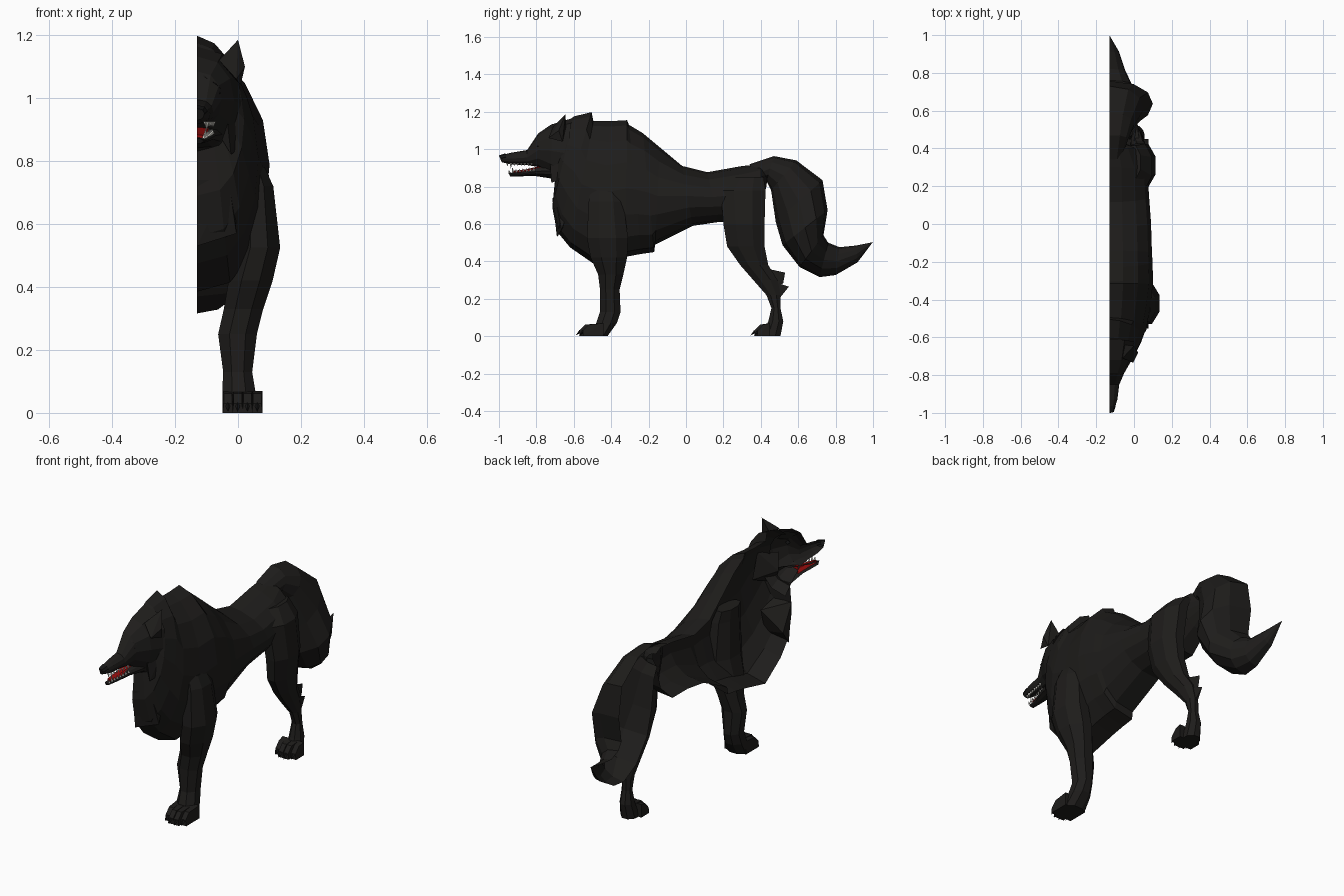
import bpy, bmesh, math
from mathutils import Vector

MID = -0.13  # the body is a half shell, open on the midline plane x = MID


def material(name, rgb):
    m = bpy.data.materials.new(name)
    m.diffuse_color = (*rgb, 1)
    return m


FUR = material("fur", (0.013, 0.012, 0.011))
DARK = material("claw_black", (0.008, 0.008, 0.008))
RED = material("mouth_red", (0.3, 0.004, 0.004))
WHITE = material("tooth_white", (0.8, 0.78, 0.72))


def finish(name, bm, mat):
    bmesh.ops.recalc_face_normals(bm, faces=bm.faces)
    me = bpy.data.meshes.new(name)
    bm.to_mesh(me)
    bm.free()
    me.materials.append(mat)
    ob = bpy.data.objects.new(name, me)
    ob.location.x = MID
    bpy.context.collection.objects.link(ob)
    return ob


def skin(name, rings, mat, closed, caps=()):
    bm = bmesh.new()
    vs = [[bm.verts.new(p) for p in r] for r in rings]
    n = len(vs[0])
    for a, b in zip(vs, vs[1:]):
        for i in range(n if closed else n - 1):
            j = (i + 1) % n
            bm.faces.new((a[i], a[j], b[j], b[i]))
    for c in caps:
        bm.faces.new(vs[c])
    bmesh.ops.remove_doubles(bm, verts=bm.verts, dist=0.0005)
    return finish(name, bm, mat)


def half_loft(name, sections, mat=FUR, n=6, caps=(), upper=.85, lower=.85):
    # section: top y, top z, bottom y, bottom z, half width
    # upper/lower: roundness exponents, small is boxy, large is pinched
    rings = []
    for ty, tz, by, bz, w in sections:
        ring = []
        for i in range(n + 1):
            t = math.pi * i / n
            f = (1 - math.cos(t)) / 2
            u = w * max(0, math.sin(t)) ** (upper if i < n / 2 else lower)
            if i == n:
                u = 0
            ring.append((u, ty + (by - ty) * f, tz + (bz - tz) * f))
        rings.append(ring)
    return skin(name, rings, mat, False, caps)


def limb(name, sections, n=8):
    # section: z, front y, back y, inner u, outer u
    rings = []
    for z, yf, yb, u0, u1 in sections:
        ring = []
        for i in range(n):
            a = 2 * math.pi * (i + 0.5) / n
            c, s = math.cos(a), math.sin(a)
            ring.append(((u0 + u1) / 2 + (u1 - u0) / 2 * c / 0.924,
                         (yf + yb) / 2 + (yb - yf) / 2 * s / 0.924, z))
        rings.append(ring)
    return skin(name, rings, FUR, True, (0, -1))


def hull(name, pts, mat=FUR):
    bm = bmesh.new()
    for p in pts:
        bm.verts.new(p)
    bmesh.ops.convex_hull(bm, input=bm.verts)
    return finish(name, bm, mat)


def spike(name, base, tip, r, mat):
    base, tip = Vector(base), Vector(tip)
    q = (tip - base).to_track_quat('Z', 'Y')
    ring = [base + q @ Vector((r * math.cos(a), r * math.sin(a), 0))
            for a in (0, math.pi / 2, math.pi, 1.5 * math.pi)]
    return hull(name, ring + [tip], mat)


# torso with mane, crest steps and belly
half_loft("torso", [
    (-.67, 1.12, -.70, .84, .11), (-.60, 1.175, -.715, .69, .15),
    (-.505, 1.198, -.69, .56, .175), (-.495, 1.15, -.62, .475, .195),
    (-.40, 1.15, -.49, .385, .215), (-.315, 1.155, -.32, .425, .23),
    (-.305, 1.13, -.24, .44, .23), (-.23, 1.085, -.17, .45, .228),
    (-.14, 1.01, -.165, .49, .225), (-.02, .91, .035, .59, .22),
    (.115, .877, .17, .61, .21), (.30, .91, .30, .61, .20),
    (.40, .92, .40, .70, .15), (.44, .90, .43, .80, .06)],
    n=8, upper=1.2, lower=.75)

# pointed chest fur over the front of the mane
hull("chest_fur", [(0, -.715, .74), (0, -.69, .53), (.10, -.70, .74),
                   (.125, -.665, .57), (.12, -.62, .70), (0, -.64, .60)])

# bushy tail
half_loft("tail", [
    (.34, .92, .39, .80, .07), (.47, .963, .43, .83, .10),
    (.59, .94, .455, .78, .13), (.73, .834, .48, .61, .18),
    (.757, .674, .516, .487, .23), (.735, .54, .607, .37, .20),
    (.76, .50, .714, .316, .12), (.82, .476, .80, .327, .085),
    (.91, .485, .917, .395, .05), (.999, .503, .999, .503, 0)])

# skull with muzzle, lower jaw, mouth lining
half_loft("head", [
    (-1, .965, -.985, .93, .022), (-.93, .982, -.93, .918, .042),
    (-.85, .995, -.85, .915, .052), (-.79, 1.085, -.79, .905, .078),
    (-.72, 1.132, -.72, .85, .118), (-.61, 1.165, -.66, .79, .145)], caps=(0,))
half_loft("lower_jaw", [
    (-.95, .872, -.94, .855, .02), (-.88, .88, -.88, .855, .035),
    (-.79, .905, -.81, .857, .058), (-.70, .93, -.70, .84, .085)], caps=(0,))
half_loft("tongue", [
    (-.925, .884, -.925, .87, .02), (-.86, .892, -.86, .872, .033),
    (-.77, .912, -.77, .87, .05)], RED, 4, (0, -1))
half_loft("nose", [
    (-1, .967, -.987, .935, .024), (-.965, .978, -.96, .94, .033)], DARK, 4, (0,))

# teeth rows, with a long fang near the front of each row
for i in range(8):
    f = i / 7
    y, u = -.955 + .13 * f, .027 + .025 * f
    fang = .014 if i == 1 else 0
    spike("upper_tooth", (u, y, .926), (u, y, .909 - fang), .007, WHITE)
    spike("lower_tooth", (u - .004, y + .012, .872 + .014 * f),
          (u - .004, y + .008, .890 + .013 * f + fang), .007, WHITE)

# ear, brow, eye, cheek fur
hull("ear", [(.07, -.71, 1.12), (.125, -.735, 1.06), (.152, -.68, 1.10),
             (.138, -.66, 1.04), (.08, -.64, 1.12), (.13, -.645, 1.185)])
hull("brow", [(.02, -.80, 1.07), (.075, -.785, 1.03), (.085, -.71, 1.06),
              (.03, -.70, 1.12), (.06, -.80, 1.045)])
spike("eye", (.066, -.775, 1.02), (.074, -.80, 1.015), .012, DARK)
hull("cheek_fur", [(.09, -.73, .98), (.108, -.72, .82), (.145, -.63, 1.0),
                   (.155, -.60, .86), (.06, -.69, .90)])

# front and hind legs
limb("front_leg", [
    (.78, -.51, -.35, .14, .215), (.72, -.52, -.335, .14, .242),
    (.525, -.53, -.31, .13, .264), (.42, -.51, -.315, .10, .24),
    (.33, -.47, -.335, .085, .21), (.25, -.46, -.355, .067, .19),
    (.13, -.46, -.35, .083, .175), (.07, -.48, -.37, .08, .185),
    (0, -.50, -.42, .083, .20)])
limb("hind_leg", [
    (.85, .24, .415, .08, .165), (.78, .185, .425, .10, .225),
    (.60, .20, .42, .12, .245), (.48, .22, .42, .12, .225),
    (.38, .29, .44, .115, .20), (.30, .36, .49, .115, .18),
    (.22, .43, .505, .12, .17), (.15, .457, .505, .12, .17),
    (.08, .44, .52, .11, .178), (0, .41, .505, .10, .185)])
hull("hock_tuft", [(.13, .44, .36), (.16, .44, .36), (.145, .53, .34),
                   (.135, .48, .25), (.155, .48, .25), (.145, .52, .285)])
hull("hock_tuft_lower", [(.13, .47, .29), (.16, .47, .29), (.145, .55, .265),
                         (.135, .49, .19), (.155, .49, .19)])

# toes and claws
for leg, y0, y1 in (("front", -.57, -.44), ("hind", .365, .45)):
    for i in range(4):
        u = .098 + .031 * i
        y = y0 + (.018 if i in (0, 3) else 0)
        r = .0165
        hull(leg + "_toe", [(u + s * r * k, yy, z) for s in (-1, 1)
                            for k, yy, z in ((1, y, 0), (.8, y, .03), (.8, y + .03, .062),
                                             (1, y1, .07), (1, y1, 0))])
        spike(leg + "_claw", (u, y + .005, .026), (u, y - .02, .004), .009, DARK)
